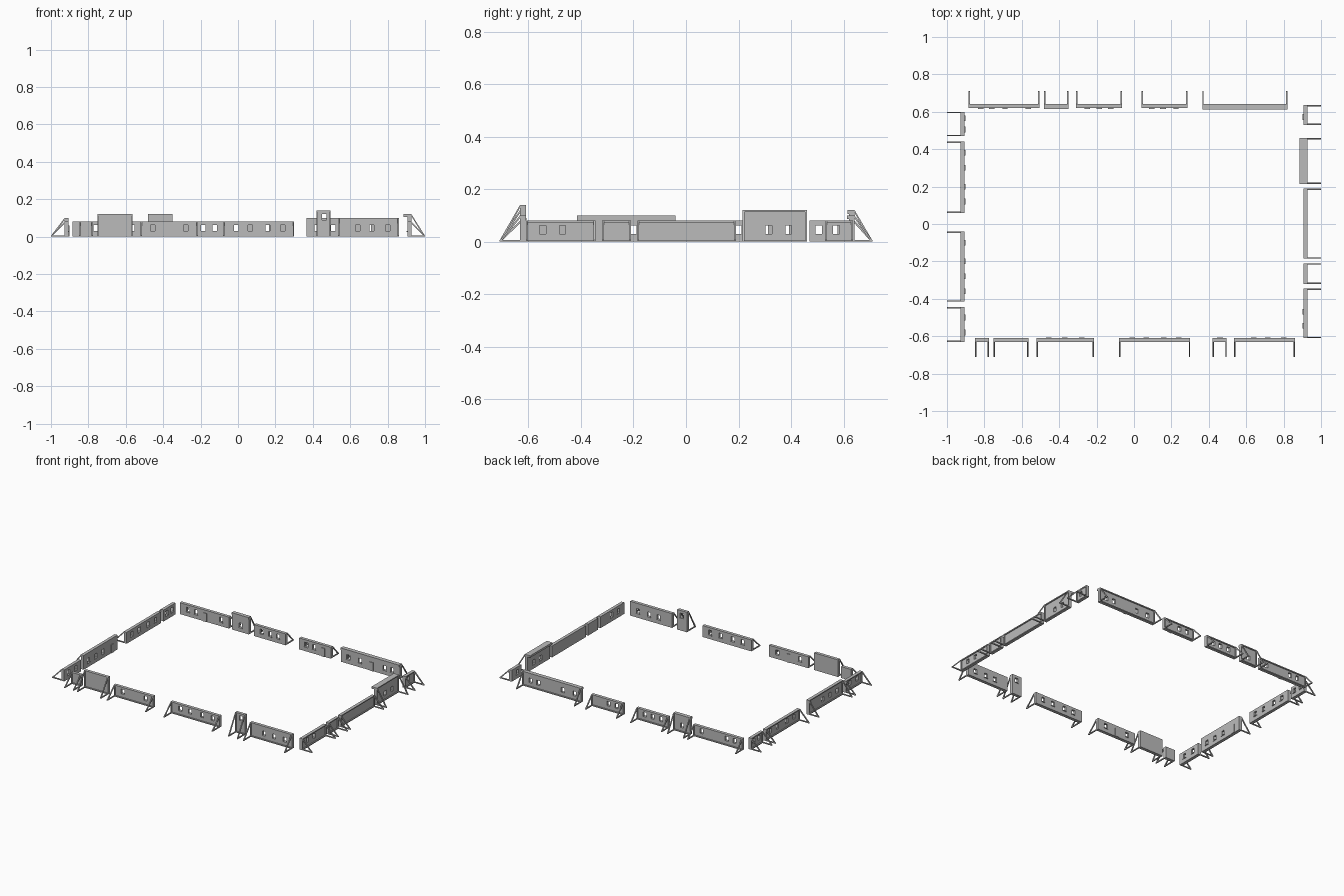
import bpy, bmesh
from mathutils import Vector

cube = bpy.data.objects.get("Cube")
if cube:
    bpy.data.objects.remove(cube)

grey = bpy.data.materials.new("plain_grey")
grey.use_nodes = True
COLOUR = (0.5, 0.5, 0.5, 1)
grey.diffuse_color = COLOUR
grey.node_tree.nodes["Principled BSDF"].inputs["Base Color"].default_value = COLOUR

# Each side maps (along, outward, up) to world space
SIDES = {
    "front": lambda t, d, z: Vector((t, -d, z)),
    "back": lambda t, d, z: Vector((t, d, z)),
    "right": lambda t, d, z: Vector((-d, t, z)),
    "left": lambda t, d, z: Vector((d, t, z)),
}
INNER = {"front": 0.61, "back": 0.62, "right": 0.905, "left": 0.905}
TIP = {"front": 0.71, "back": 0.71, "right": 1.0, "left": 1.0}
THICK, RAIL, BAR = 0.015, 0.007, 0.007
WIN_W, WIN_H, WIN_Z = 0.024, 0.032, 0.046


def finish(name, bm):
    bmesh.ops.recalc_face_normals(bm, faces=bm.faces)
    mesh = bpy.data.meshes.new(name)
    bm.to_mesh(mesh)
    bm.free()
    mesh.materials.append(grey)
    obj = bpy.data.objects.new(name, mesh)
    bpy.context.collection.objects.link(obj)


def prism(bm, place, t0, t1, profile):
    """Extrude a (depth, height) outline along the wall."""
    a = [bm.verts.new(place(t0, d, z)) for d, z in profile]
    b = [bm.verts.new(place(t1, d, z)) for d, z in profile]
    bm.faces.new(a)
    bm.faces.new(b)
    for i in range(len(a)):
        j = (i + 1) % len(a)
        bm.faces.new((a[i], a[j], b[j], b[i]))


def box(bm, place, t0, t1, d0, d1, z0, z1):
    prism(bm, place, t0, t1, [(d0, z0), (d1, z0), (d1, z1), (d0, z1)])


def wall(name, side, t0, t1, height, holes):
    """Flat panel with rectangular window openings."""
    place, d = SIDES[side], INNER[side]
    ts, zs = {t0, t1}, {0, height}
    for t, z in holes:
        ts |= {t - WIN_W / 2, t + WIN_W / 2}
        zs |= {z - WIN_H / 2, z + WIN_H / 2}
    ts, zs = sorted(ts), sorted(zs)
    bm = bmesh.new()
    grid = [[bm.verts.new(place(t, d, z)) for z in zs] for t in ts]
    for i in range(len(ts) - 1):
        for j in range(len(zs) - 1):
            tm, zm = (ts[i] + ts[i + 1]) / 2, (zs[j] + zs[j + 1]) / 2
            if any(abs(tm - t) < WIN_W / 2 and abs(zm - z) < WIN_H / 2 for t, z in holes):
                continue
            bm.faces.new((grid[i][j], grid[i + 1][j], grid[i + 1][j + 1], grid[i][j + 1]))
    out = bmesh.ops.extrude_face_region(bm, geom=bm.faces[:])["geom"]
    shift = place(0, THICK, 0)
    bmesh.ops.translate(bm, vec=shift, verts=[v for v in out if isinstance(v, bmesh.types.BMVert)])
    # Studs along the top and bottom of the outer face
    for z in (0, height - RAIL):
        box(bm, place, t0, t1, d + THICK, d + THICK + RAIL, z, z + RAIL)
    finish(name, bm)


def braces(name, side, t0, t1, height):
    """Triangular support at each end of a panel."""
    place, d, tip = SIDES[side], INNER[side] + THICK, TIP[side]
    bm = bmesh.new()
    for t in (t0, t1 - BAR):
        box(bm, place, t, t + BAR, d, d + BAR, 0, height)
        box(bm, place, t, t + BAR, d, tip, 0, BAR)
        prism(bm, place, t, t + BAR,
              [(tip - BAR * 1.3, BAR * 0.6), (tip, BAR * 0.6), (d + BAR, height), (d + BAR, height - BAR * 1.5)])
    finish(name, bm)


def trim(name, side, t0, t1, height, holes, doors, overhang):
    """Sills, doors and cornice on the inner face."""
    place, d = SIDES[side], INNER[side]
    bm = bmesh.new()
    for t, z in holes:
        sill = z - WIN_H / 2
        box(bm, place, t - 0.015, t + 0.015, d - 0.004, d, sill - 0.004, sill)
    for t in doors:
        box(bm, place, t - 0.014, t + 0.014, d - 0.004, d, 0, 0.06)
    if overhang:
        box(bm, place, t0, t1, d - overhang, d, height - 0.014, height)
    if bm.faces:
        finish(name, bm)
    else:
        bm.free()


# side, start, end, height, windows, doors, cornice overhang
PANELS = [
    ("front", -0.85, -0.775, 0.08, [], [], 0),
    ("front", -0.75, -0.565, 0.12, [], [], 0),
    ("front", -0.52, -0.215, 0.08, [-0.455, -0.28], [-0.37], 0),
    ("front", -0.08, 0.30, 0.08, [-0.01, 0.065, 0.16, 0.24], [], 0),
    ("front", 0.42, 0.495, 0.14, [0.46], [], 0),
    ("front", 0.535, 0.86, 0.10, [0.64, 0.715, 0.80], [], 0),
    ("back", -0.885, -0.505, 0.08, [-0.82, -0.76, -0.565], [-0.69], 0),
    ("back", -0.48, -0.35, 0.12, [-0.415], [], 0.005),
    ("back", -0.31, -0.065, 0.08, [-0.25, -0.185, -0.125], [], 0),
    ("back", 0.04, 0.285, 0.08, [0.095, 0.155], [0.225], 0),
    ("back", 0.365, 0.82, 0.10, [0.42, 0.51, 0.70, 0.76], [0.60], 0.007),
    ("right", 0.47, 0.60, 0.08, [0.505, 0.565], [], 0),
    ("right", 0.06, 0.44, 0.08, [0.12, 0.20, 0.30, 0.38], [], 0),
    ("right", -0.415, -0.04, 0.10, [-0.36, -0.28, -0.20], [-0.10], 0),
    ("right", -0.63, -0.445, 0.08, [-0.58, -0.50], [], 0),
    ("left", 0.53, 0.635, 0.08, [0.572], [], 0),
    ("left", 0.215, 0.46, 0.12, [0.315, 0.39], [], 0.02),
    ("left", -0.185, 0.19, 0.08, [], [], 0),
    ("left", -0.32, -0.21, 0.08, [], [], 0),
    ("left", -0.61, -0.345, 0.08, [-0.545, -0.47], [], 0),
]

for n, (side, t0, t1, height, windows, doors, overhang) in enumerate(PANELS):
    holes = [(t, WIN_Z) for t in windows]
    if height > 0.13:  # tower has its window high up
        holes = [(t, 0.105) for t in windows]
    label = f"{side}_panel_{n + 1}"
    wall(label + "_wall", side, t0, t1, height, holes)
    braces(label + "_braces", side, t0, t1, height)
    trim(label + "_trim", side, t0, t1, height, holes, doors, overhang)
